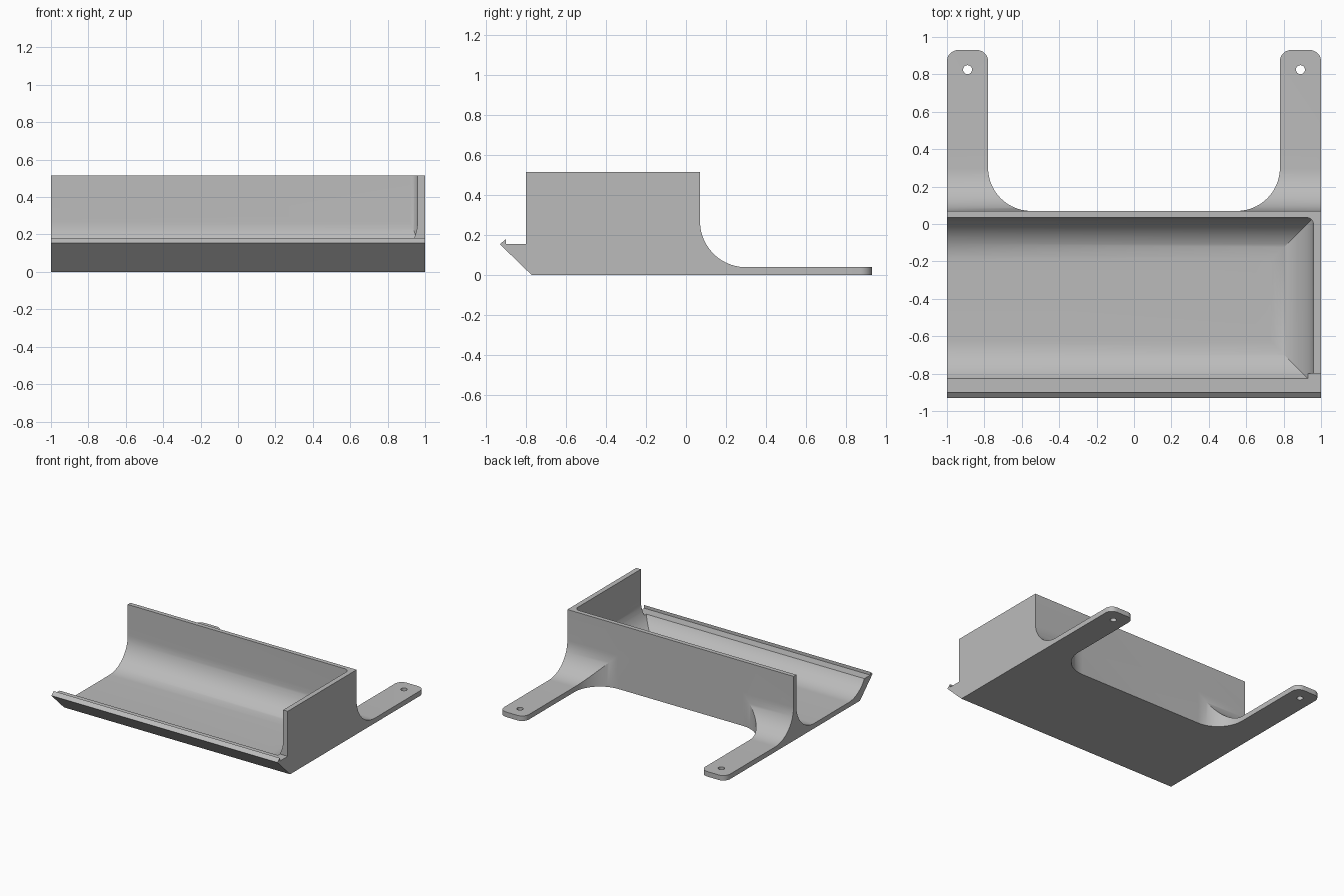
import bpy, bmesh, math

old = bpy.data.objects.get("Cube")
if old:
    bpy.data.objects.remove(old, do_unlink=True)

grey = bpy.data.materials.new("plain grey")
grey.use_nodes = True
grey.diffuse_color = (0.5, 0.5, 0.5, 1)
grey.node_tree.nodes["Principled BSDF"].inputs["Base Color"].default_value = (0.5, 0.5, 0.5, 1)

R = 0.23       # main fillet radius
T = 0.04       # plate and wall thickness
BACK = 0.07    # outer face of the back wall
TOP = 0.515


def arc(cx, cy, r, start, end, n=20):
    angles = [math.radians(start + (end - start) * i / n) for i in range(n + 1)]
    return [(cx + r * math.cos(a), cy + r * math.sin(a)) for a in angles]


def prism(name, outline, axis, lo, hi):
    """Extrude a 2D outline along an axis: x takes (y, z), y takes (x, z), z takes (x, y)."""
    def place(p, d):
        return {"x": (d, *p), "y": (p[0], d, p[1]), "z": (*p, d)}[axis]
    bm = bmesh.new()
    face = bm.faces.new([bm.verts.new(place(p, lo)) for p in outline])
    new = bmesh.ops.extrude_face_region(bm, geom=[face])["geom"]
    shift = [b - a for a, b in zip(place((0, 0), lo), place((0, 0), hi))]
    bmesh.ops.translate(bm, vec=shift, verts=[g for g in new if isinstance(g, bmesh.types.BMVert)])
    bmesh.ops.recalc_face_normals(bm, faces=bm.faces)
    mesh = bpy.data.meshes.new(name)
    bm.to_mesh(mesh)
    bm.free()
    mesh.materials.append(grey)
    obj = bpy.data.objects.new(name, mesh)
    bpy.context.collection.objects.link(obj)
    return obj


def combine(obj, other, operation):
    """Apply a boolean and discard the helper."""
    mod = obj.modifiers.new(operation, "BOOLEAN")
    mod.object, mod.operation, mod.solver = other, operation, "EXACT"
    bpy.context.view_layer.objects.active = obj
    bpy.ops.object.modifier_apply(modifier=mod.name)
    bpy.data.objects.remove(other, do_unlink=True)


# Side silhouette: hooked front lip, tall box, curved foot and mounting arm
side = [(-0.77, 0), (-0.93, 0.155), (-0.9, 0.18), (-0.9, 0.155), (-0.8, 0.155),
        (-0.8, TOP), (BACK, TOP)]
side += arc(BACK + R, T + R, R, 180, 270) + [(0.93, T), (0.93, 0)]
tray = prism("mounting_tray", side, "x", -1, 1)

# Plan outline: two arms with rounded ends and flared roots
arm = arc(0.55, BACK + R, R, -90, 0) + arc(0.84, 0.87, 0.06, 180, 90, 8) + arc(0.94, 0.87, 0.06, 90, 0, 8)
plan = [(-1, -1), *[(-x, y) for x, y in reversed(arm)], *arm, (1, -1)]
combine(tray, prism("plan_helper", plan, "z", -0.1, 0.7), "INTERSECT")

# Rounded cavity, open at the right end and walled at the left
trough = [(0.035, 0.7)] + arc(0.035 - R, T + R, R, 0, -90) + arc(-0.626, T + R, R, 270, 210) + [(-0.825, 0.7)]
cavity = prism("cavity_helper", trough, "x", -1.2, 1.2)
end = [(-1.1, T - 0.02), (0.65, T - 0.02), (0.65, T)] + arc(0.96 - R, T + R, R, -90, 0) + [(0.96, 0.65), (-1.1, 0.65)]
combine(cavity, prism("end_helper", end, "y", -1.2, 0.3), "INTERSECT")
corner = [(-1.05, -1), (0.96, -1)] + arc(0.92, -0.005, 0.04, 0, 90, 8) + [(-1.05, 0.035)]
combine(cavity, prism("corner_helper", corner, "z", -0.1, 0.8), "INTERSECT")
combine(tray, cavity, "DIFFERENCE")

# Screw holes
for s in (-1, 1):
    hole = arc(s * 0.89, 0.825, 0.024, 0, 345, 23)
    combine(tray, prism("hole_helper", hole, "z", -0.1, 0.2), "DIFFERENCE")

# Smooth fillets with crisp edges
bpy.ops.object.select_all(action="DESELECT")
tray.select_set(True)
bpy.context.view_layer.objects.active = tray
bpy.ops.object.shade_smooth_by_angle(angle=math.radians(25))
